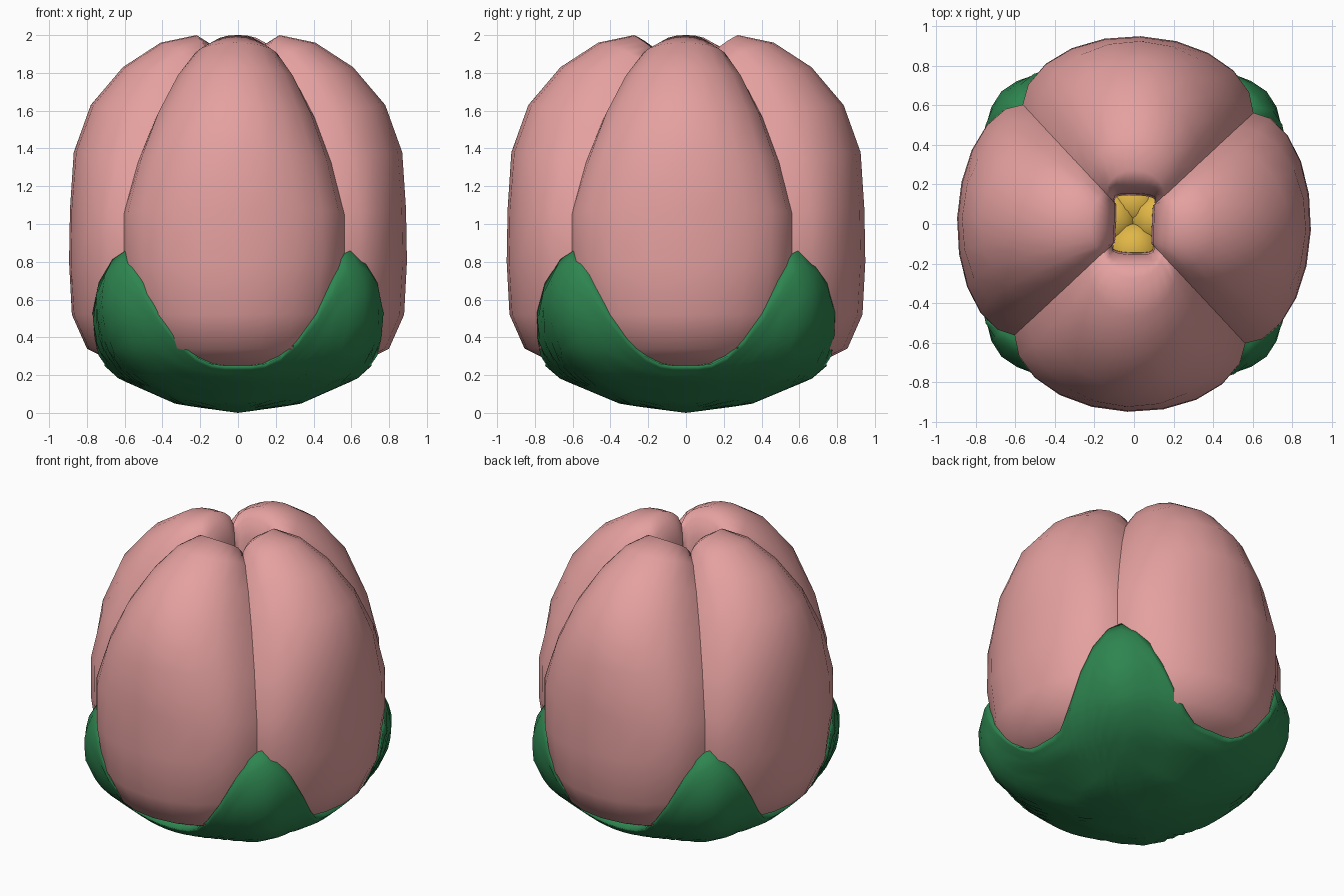
import bpy, bmesh, math
from mathutils import Matrix

if "Cube" in bpy.data.objects:
    bpy.data.objects.remove(bpy.data.objects["Cube"])


def material(name, rgb):
    m = bpy.data.materials.new(name)
    m.diffuse_color = (*rgb, 1)
    m.use_nodes = True
    m.node_tree.nodes["Principled BSDF"].inputs["Base Color"].default_value = m.diffuse_color
    return m


PINK = material("petal pink", (0.78, 0.355, 0.35))
GREEN = material("leaf green", (0.027, 0.235, 0.08))
YELLOW = material("pollen yellow", (0.75, 0.47, 0.06))


def finish(bm, name, mat):
    bmesh.ops.remove_doubles(bm, verts=bm.verts, dist=0.0005)
    bmesh.ops.recalc_face_normals(bm, faces=bm.faces)
    me = bpy.data.meshes.new(name)
    bm.to_mesh(me)
    bm.free()
    me.materials.append(mat)
    me.shade_smooth()
    ob = bpy.data.objects.new(name, me)
    bpy.context.collection.objects.link(ob)
    return ob


def skin(rows, closed=False):
    bm = bmesh.new()
    vs = [[bm.verts.new(p) for p in row] for row in rows]
    n = len(rows[0])
    for a, b in zip(vs, vs[1:]):
        for i in range(n if closed else n - 1):
            j = (i + 1) % n
            bm.faces.new((a[i], a[j], b[j], b[i]))
    return bm


# Petal stations, from base over the tip and down inside:
# centre radius, centre height, half width at the seam, seam height
PETAL = [(0.25, 0.17, 0.17, 0.17), (0.65, 0.265, 0.36, 0.26), (0.80, 0.34, 0.47, 0.35),
         (0.88, 0.52, 0.53, 0.53), (0.895, 0.80, 0.57, 0.80), (0.89, 1.08, 0.57, 1.05),
         (0.87, 1.38, 0.50, 1.32), (0.78, 1.63, 0.41, 1.56), (0.61, 1.83, 0.31, 1.75),
         (0.41, 1.96, 0.22, 1.86), (0.22, 2.00, 0.145, 1.89), (0.14, 1.95, 0.12, 1.85),
         (0.10, 1.83, 0.105, 1.76), (0.09, 1.60, 0.10, 1.55), (0.16, 1.30, 0.15, 1.30)]


def petal(name, turn, extra):
    rows = []
    for k, (r, z, w, ze) in enumerate(PETAL):
        row = []
        for i in range(11):
            t = math.radians(-90 + 18 * i)
            c = max(0, math.cos(t))
            # the inside is squarer than the outside
            bulge = c ** 0.35 if k > 10 else c
            # the seam edges overlap the neighbours a little, so no gap shows
            row.append((1.03 * w * math.sin(t), -(w + (r - w + extra) * bulge),
                        ze + (z - ze) * c ** 0.65))
        rows.append(row)
    bm = skin(rows)
    bmesh.ops.transform(bm, matrix=Matrix.Rotation(math.radians(turn - 2), 4, 'Z'), verts=bm.verts)
    return finish(bm, name, PINK)


for name, turn, extra in (("front_petal", 0, 0.055), ("right_petal", 90, 0),
                          ("back_petal", 180, 0.055), ("left_petal", 270, 0)):
    petal(name, turn, extra)

# Calyx: a cup whose rim rises into four diagonal sepals
CUP = [(0, 0), (0.36, 0.045), (0.70, 0.18), (0.86, 0.31), (0.94, 0.48),
       (0.95, 0.62), (0.92, 0.75), (0.84, 0.86)]


def cup_radius(z):
    for (r0, z0), (r1, z1) in zip(CUP, CUP[1:]):
        if z <= z1:
            return r0 + (r1 - r0) * (z - z0) / (z1 - z0)
    return CUP[-1][0]


N, LEVELS = 64, 14
rows = [[] for _ in range(LEVELS + 2)]
for i in range(N):
    a = 2 * math.pi * i / N
    top = 0.25 + 0.61 * abs(math.sin(2 * a)) ** 4.2
    # sepals are rounded in plan, a little wider towards front and back
    hug = 1 - (0.10 - 0.05 * math.sin(a) ** 2) * (1 - math.exp(-6 * math.cos(2 * a) ** 2))
    for k in range(LEVELS + 1):
        z = top * (k / LEVELS) ** 1.3
        r = cup_radius(z) * hug
        rows[k].append((r * math.cos(a), r * math.sin(a), z))
    # rim turned inward against the petals
    r = cup_radius(top) * hug - 0.13
    rows[-1].append((r * math.cos(a), r * math.sin(a), top))
finish(skin(rows, True), "calyx", GREEN)

# Yellow heart seen through the opening
bm = bmesh.new()
for x, y, z, s in ((0, 0.11, 1.40, 0.15), (0, -0.13, 1.46, 0.15), (0.12, 0.02, 1.44, 0.15),
                   (-0.12, 0.02, 1.43, 0.15), (0, 0, 1.1, 0.38)):
    bmesh.ops.create_icosphere(bm, subdivisions=2, radius=s, matrix=Matrix.Translation((x, y, z)))
finish(bm, "flower_heart", YELLOW)
